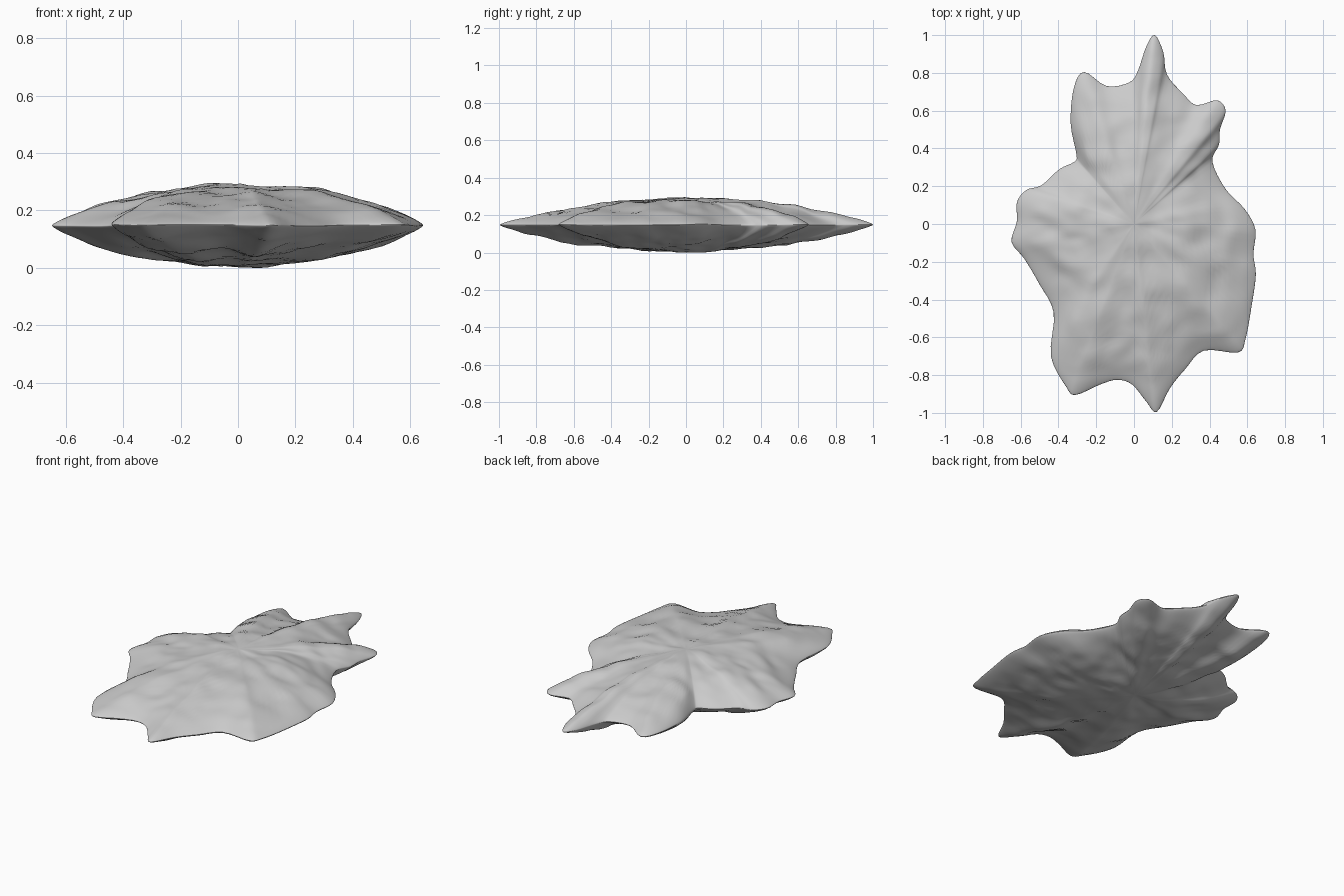
import bpy, bmesh, math
from mathutils import Vector, noise

if "Cube" in bpy.data.objects:
    bpy.data.objects.remove(bpy.data.objects["Cube"])

# Plan outline of the slab, clockwise from the back spike
OUT = [(.11, 1), (.155, .91), (.175, .79), (.26, .69), (.33, .63), (.44, .655), (.485, .60),
       (.455, .50), (.45, .42), (.415, .33), (.485, .185), (.585, .08), (.643, -.03),
       (.632, -.16), (.645, -.27), (.62, -.45), (.59, -.61), (.55, -.68), (.37, -.67),
       (.27, -.77), (.19, -.87), (.12, -.995), (.065, -.94), (-.01, -.85), (-.09, -.825),
       (-.18, -.85), (-.31, -.905), (-.36, -.86), (-.44, -.70), (-.425, -.47), (-.50, -.32),
       (-.58, -.185), (-.648, -.095), (-.62, .015), (-.62, .115), (-.57, .18), (-.49, .205),
       (-.395, .29), (-.315, .33), (-.305, .37), (-.335, .53), (-.32, .715), (-.265, .805),
       (-.145, .73), (-.025, .75), (.02, .81), (.065, .94)]


def smooth_loop(pts, steps):
    """Closed Catmull-Rom curve through pts."""
    p = [Vector(q) for q in pts]
    n, res = len(p), []
    for i in range(n):
        a, b, c, d = p[i - 1], p[i], p[(i + 1) % n], p[(i + 2) % n]
        for k in range(steps):
            t = k / steps
            res.append(.5 * (2 * b + (c - a) * t + (2 * a - 5 * b + 4 * c - d) * t * t
                             + (3 * b - a - 3 * c + d) * t ** 3))
    return res


def height(x, y, t, side):
    """Lens thickness with rippled rock noise, fading at the rim."""
    s = max(0, 1 - t * t)
    h = .024 * math.sqrt(s) + .118 * s ** .92
    q = Vector((x * 5.5, y * 7.5, side * 9))
    bump = .016 * noise.noise(q) + .007 * noise.noise(q * 2.1)
    h += bump * min(1, s * 2.5)
    return min(max(h, 0), .148)


MID, RINGS = .155, 30
rim = smooth_loop(OUT, 4)
n = len(rim)
bm = bmesh.new()


def ring(t, side):
    row = []
    for v in rim:
        x, y = v.x * t, v.y * t
        wave = .008 * noise.noise(Vector((v.x * 3, v.y * 3, 4))) * t
        row.append(bm.verts.new((x, y, MID + wave + side * height(x, y, t, side))))
    return row


# Rings run from the top centre, over the rim, to the bottom centre
ts = [math.sin(math.pi / 2 * k / RINGS) for k in range(1, RINGS + 1)]
rows = [ring(t, 1) for t in ts] + [ring(t, -1) for t in reversed(ts[:-1])]
for a, b in zip(rows, rows[1:]):
    for i in range(n):
        j = (i + 1) % n
        bm.faces.new((a[i], a[j], b[j], b[i]))
for row, side in ((rows[0], 1), (rows[-1], -1)):
    c = bm.verts.new((0, 0, MID + side * height(0, 0, 0, side)))
    for i in range(n):
        bm.faces.new((c, row[i], row[(i + 1) % n]))
bmesh.ops.recalc_face_normals(bm, faces=bm.faces)

# Rest the slab on the ground
low = min(v.co.z for v in bm.verts)
for v in bm.verts:
    v.co.z -= low

me = bpy.data.meshes.new("rock_slab")
bm.to_mesh(me)
bm.free()
for f in me.polygons:
    f.use_smooth = True
bpy.context.collection.objects.link(bpy.data.objects.new("rock_slab", me))
